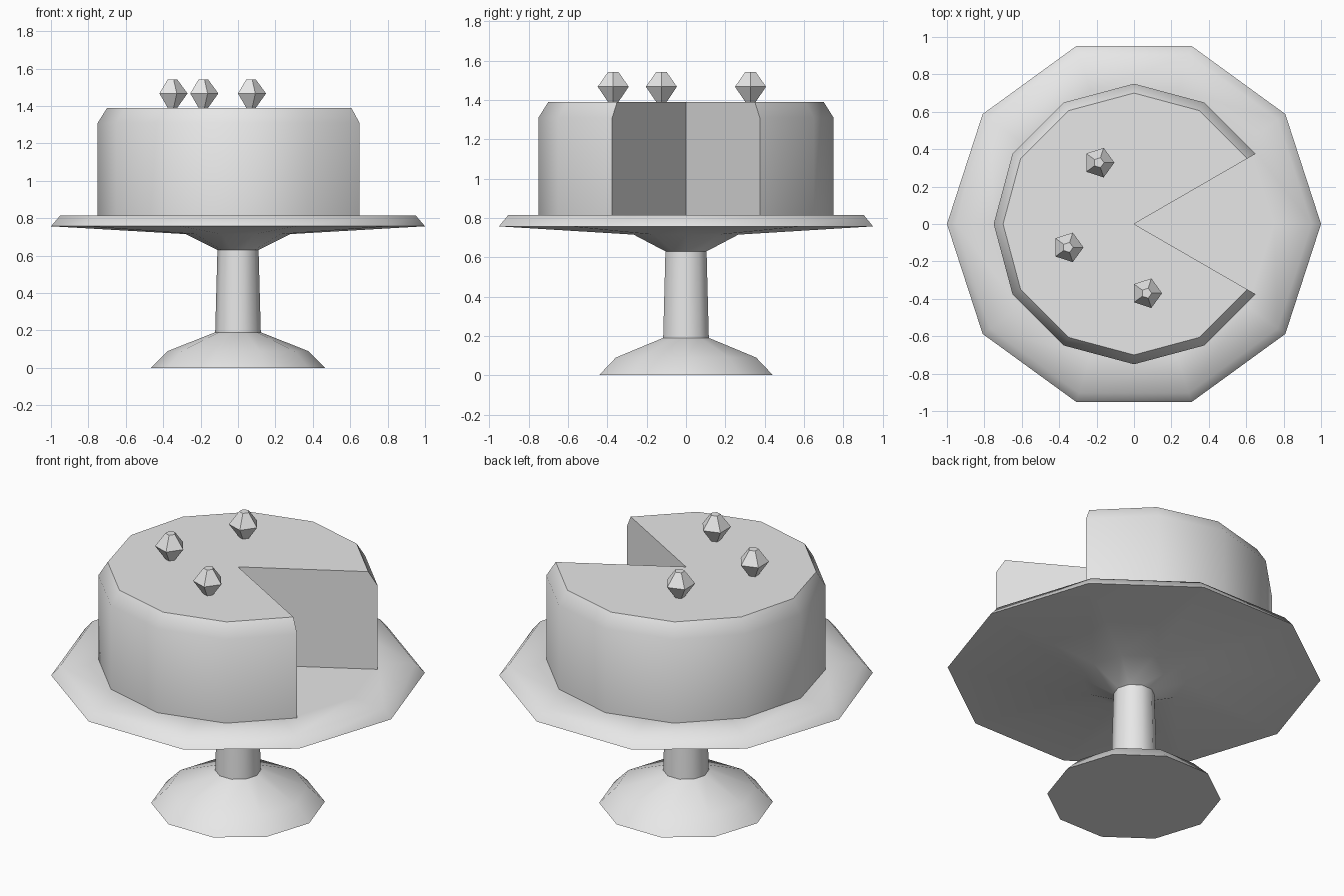
import bpy, bmesh, math

cube = bpy.data.objects.get("Cube")
if cube:
    bpy.data.objects.remove(cube, do_unlink=True)

# One pale grey for everything
COLOUR = (0.8, 0.8, 0.8, 1.0)
grey = bpy.data.materials.new("pale_grey")
grey.diffuse_color = COLOUR
grey.use_nodes = True
for node in grey.node_tree.nodes:
    if node.type == "BSDF_PRINCIPLED":
        node.inputs["Base Color"].default_value = COLOUR


def lathe(name, profile, sides, skip=0, smooth=True, location=(0, 0, 0)):
    """Turn a (radius, z) profile that starts and ends on the axis.
    Leave out a wedge of skip panels, centred on +x, and wall it off."""
    bm = bmesh.new()
    step = math.tau / sides
    columns = sides if skip == 0 else sides - skip + 1
    poles = {i: bm.verts.new((0, 0, z)) for i, (r, z) in enumerate(profile) if r == 0}
    cols = []
    for c in range(columns):
        a = (c + skip / 2) * step
        cols.append([poles[i] if r == 0 else
                     bm.verts.new((r * math.cos(a), r * math.sin(a), z))
                     for i, (r, z) in enumerate(profile)])
    for c in range(sides - skip):
        here, there = cols[c], cols[(c + 1) % columns]
        for i in range(len(profile) - 1):
            corners = [here[i], there[i], there[i + 1], here[i + 1]]
            bm.faces.new(list(dict.fromkeys(corners)))
    if skip:
        bm.faces.new(cols[0])
        bm.faces.new(cols[-1][::-1])
    bmesh.ops.recalc_face_normals(bm, faces=bm.faces)
    for face in bm.faces:
        face.smooth = smooth
    mesh = bpy.data.meshes.new(name)
    bm.to_mesh(mesh)
    bm.free()
    if smooth:
        mesh.set_sharp_from_angle(angle=math.radians(55))
    mesh.materials.append(grey)
    obj = bpy.data.objects.new(name, mesh)
    obj.location = location
    bpy.context.collection.objects.link(obj)
    return obj


PLATE_TOP, CAKE_TOP = 0.815, 1.39

# Stand: foot, stem, flare and plate
lathe("cake_stand", [(0, 0), (0.465, 0), (0.375, 0.09), (0.122, 0.19),
                     (0.11, 0.63), (0.28, 0.715), (1.0, 0.757),
                     (0.95, PLATE_TOP), (0.75, PLATE_TOP), (0, PLATE_TOP)], 10)

# Cake with a bevelled rim and one slice missing
lathe("cake", [(0, PLATE_TOP - 0.005), (0.75, PLATE_TOP - 0.005), (0.75, 1.31),
               (0.70, CAKE_TOP), (0, CAKE_TOP)], 12, skip=2)

# Faceted toppings
gem = [(0, 0), (0.028, 0), (0.083, 0.077), (0.028, 0.152), (0, 0.152)]
spots = {"front": (0.067, -0.37), "left": (-0.353, -0.125), "back": (-0.188, 0.328)}
for spot, (x, y) in spots.items():
    lathe("topping_" + spot, gem, 5, smooth=False, location=(x, y, CAKE_TOP))
